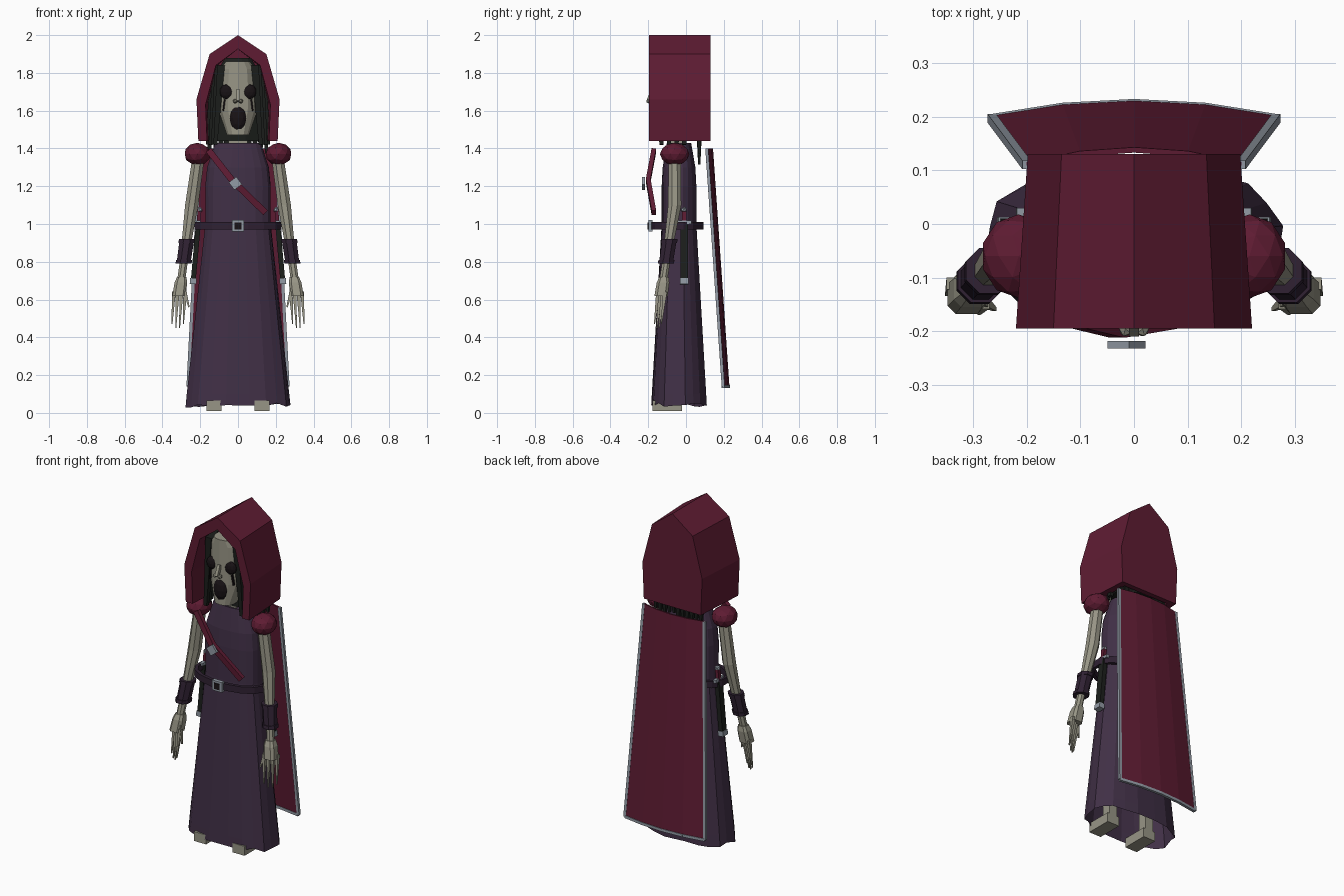
import bpy, bmesh, math, random
from mathutils import Vector, Matrix

random.seed(4)
if "Cube" in bpy.data.objects:
    bpy.data.objects.remove(bpy.data.objects["Cube"])


def material(name, red, green, blue):
    colour = [channel ** 2.2 for channel in (red, green, blue)] + [1]
    mat = bpy.data.materials.new(name)
    mat.use_nodes = True
    mat.diffuse_color = colour
    shader = mat.node_tree.nodes["Principled BSDF"]
    shader.inputs["Base Color"].default_value = colour
    shader.inputs["Roughness"].default_value = .8
    return mat


MAROON = material("maroon cloth", .37, .13, .21)
PURPLE = material("purple cloth", .26, .2, .28)
LEATHER = material("dark purple leather", .2, .15, .21)
BONE = material("pale bone", .59, .58, .52)
HAIR = material("black hair", .13, .14, .13)
SOCKET = material("socket black", .12, .1, .11)
SILVER = material("silver", .57, .6, .64)


def finish(name, bm, mat, pair=False):
    """Turn the bmesh into an object; a pair is mirrored across the middle."""
    bmesh.ops.recalc_face_normals(bm, faces=bm.faces[:])
    mesh = bpy.data.meshes.new(name)
    bm.to_mesh(mesh)
    bm.free()
    mesh.materials.append(mat)
    obj = bpy.data.objects.new(name, mesh)
    bpy.context.collection.objects.link(obj)
    if pair:
        obj.modifiers.new("other side", 'MIRROR').use_mirror_merge = False
    return obj


def thicken(obj, thickness, offset):
    solid = obj.modifiers.new("thickness", 'SOLIDIFY')
    solid.thickness = thickness
    solid.offset = offset


def loft(name, rings, sides, mat, pair=False, square=1, top=True, bottom=True, pleat=0, ragged=0):
    """Skin horizontal rings given from the top down as (x, y, z, radius_x, radius_y)."""
    bm = bmesh.new()
    loops = []
    for x, y, z, radius_x, radius_y in rings:
        depth = len(loops) / len(rings)
        last = len(loops) == len(rings) - 1
        loop = []
        for side in range(sides):
            angle = math.tau * (side + .5) / sides
            c, s = math.cos(angle), math.sin(angle)
            fold = 1 - pleat * depth * (side % 2)
            drop = random.uniform(-ragged, ragged) if last else 0
            loop.append(bm.verts.new((
                x + fold * radius_x * math.copysign(abs(c) ** square, c),
                y + fold * radius_y * math.copysign(abs(s) ** square, s),
                z + drop)))
        loops.append(loop)
    for upper, lower in zip(loops, loops[1:]):
        for side in range(sides):
            bm.faces.new((upper[side - 1], upper[side], lower[side], lower[side - 1]))
    if top:
        bm.faces.new(loops[0])
    if bottom:
        bm.faces.new(loops[-1])
    return finish(name, bm, mat, pair)


def beam(name, start, end, width, depth, mat, pair=False, tip=1):
    """Box from start to end, its depth kept along y, narrowed at the end by tip."""
    start, end = Vector(start), Vector(end)
    along = (end - start).normalized()
    across = Vector((0, 1, 0)).cross(along).normalized()
    turn = Matrix((across, along.cross(across), along)).transposed().to_4x4()
    size = Matrix.Diagonal((width, depth, (end - start).length, 1))
    bm = bmesh.new()
    bmesh.ops.create_cube(bm, size=1)
    for vert in bm.verts:
        if vert.co.z > 0:
            vert.co.xy *= tip
    bm.transform(Matrix.Translation((start + end) / 2) @ turn @ size)
    return finish(name, bm, mat, pair)


def ball(name, centre, radii, mat, pair=False, detail=2):
    bm = bmesh.new()
    bmesh.ops.create_icosphere(bm, subdivisions=detail, radius=1)
    bm.transform(Matrix.Translation(centre) @ Matrix.Diagonal((*radii, 1)))
    return finish(name, bm, mat, pair)


# Hood: a thick shell, open at the front and bottom
HOOD_BASE = 1.44
hood_half = [(.21, HOOD_BASE), (.22, 1.66), (.15, 1.9), (0, 2)]
hood_profile = hood_half + [(-x, z) for x, z in hood_half[-2::-1]]
bm = bmesh.new()
shells = []
for y, wide, tall in ((.13, .9, 1), (-.195, 1, 1), (-.195, .78, .87), (.1, .72, .87)):
    shells.append([bm.verts.new((x * wide, y, HOOD_BASE + (z - HOOD_BASE) * tall))
                   for x, z in hood_profile])
for first, second in zip(shells, shells[1:]):
    for a, b, c, d in zip(first, first[1:], second[1:], second):
        bm.faces.new((a, b, c, d))
back, inside = shells[0], shells[-1]
bm.faces.new(back)
bm.faces.new(inside)
for end in (0, -1):
    bm.faces.new([shell[end] for shell in shells])
bm.faces.new((back[0], back[-1], inside[-1], inside[0]))
finish("hood", bm, MAROON)

# Head with a flat face front, and neck
FACE = -.175
loft("head", [(0, FACE + .115 * size, z, .108 * size, .115 * size) for z, size in
              ((1.86, .6), (1.82, .9), (1.72, 1), (1.6, .97), (1.47, .55))],
     14, BONE, square=.85)
beam("neck", (0, -.05, 1.4), (0, -.05, 1.5), .1, .08, BONE)
ball("mouth", (0, FACE + .015, 1.56), (.046, .03, .07), SOCKET)
beam("nose_bridge", (0, FACE, 1.71), (0, FACE - .025, 1.65), .018, .02, BONE)
ball("nostrils", (.016, FACE - .02, 1.65), (.013, .016, .012), BONE, pair=True, detail=1)
ball("eye_sockets", (.06, FACE + .02, 1.7), (.038, .022, .04), SOCKET, pair=True)
beam("cheek_lines", (.07, FACE + .02, 1.66), (.078, FACE + .025, 1.6), .008, .012, SOCKET, pair=True)

# Hair: cap behind the head, side locks and ragged back locks
loft("hair_cap", [(0, 0, z, radius, radius * .65) for z, radius in
                  ((1.88, .07), (1.8, .12), (1.6, .15), (HOOD_BASE, .15))], 12, HAIR)
for lock in range(4):
    x, y = .12 + lock * .013, -.13 + lock * .04
    beam("side_locks", (x - .03, y, 1.84), (x, y, 1.42), .04, .045, HAIR, pair=True, tip=.5)
for lock in range(-5, 6):
    x = lock * .03
    beam("back_lock", (x, .07, 1.6), (x, .07, random.uniform(1.31, 1.38)), .045, .04, HAIR, tip=.3)


# Long robe with pleats and a ragged hem
def robe_half(z):
    return .175 + .11 * max(0, 1 - z) - max(0, z - 1.2) ** 2


loft("robe", [(0, -.037, z, robe_half(z), robe_half(z) * .53) for z in (1.43, 1.3, 1.2, 1, .6, .1, .04)],
     20, PURPLE, square=.8, bottom=False, pleat=.04, ragged=.012)

# Belt with buckle
belt = loft("belt", [(0, -.045, z, .235, .14) for z in (1.01, .97)],
            16, LEATHER, square=.9, top=False, bottom=False)
thicken(belt, .02, -1)
beam("belt_buckle", (0, -.188, .96), (0, -.188, 1.02), .066, .022, SILVER)
beam("buckle_centre", (0, -.2, .972), (0, -.2, 1.008), .036, .006, SOCKET)

# Chest strap with diamond clasp
strap = [(-.155, -.17, 1.39), (-.03, -.2, 1.23), (.145, -.17, 1.06)]
for start, end in zip(strap, strap[1:]):
    beam("chest_strap", start, end, .034, .024, MAROON)
beam("strap_clasp", (-.034, -.225, 1.2), (.006, -.225, 1.23), .05, .014, SILVER)

# Shoulders, arms and bracers
ball("shoulder_pads", (.215, -.06, 1.37), (.07, .078, .06), MAROON, pair=True)


def arm_ring(z, radius):
    return (.21 + .14 * (1.35 - z), -.06 - .15 * max(0, 1.1 - z), z, radius, radius)


def arm_part(name, mat, *sizes, square=1):
    loft(name, [arm_ring(z, radius) for z, radius in sizes], 8, mat, pair=True, square=square)


arm_part("arms", BONE, (1.34, .035), (1.1, .038), (.95, .03), (.8, .023), (.7, .023))
arm_part("bracers", LEATHER, (.92, .042), (.8, .04))
for z in (.91, .8):
    arm_part("bracer_rims", LEATHER, (z + .01, .046), (z - .01, .046))

# Hands with clawed fingers
arm_part("palms", BONE, (.72, .026), (.69, .035), (.62, .037), square=.6)
knuckles = Vector(arm_ring(.64, 0)[:3])
for finger in range(4):
    root = knuckles + Vector((.02, .012, 0)) * (finger - 1.5)
    tip = root + Vector((.01, -.02, -.17 - .02 * (finger in (1, 2))))
    beam("fingers", root, tip, .02, .022, BONE, pair=True, tip=.25)
beam("thumbs", knuckles + Vector((-.02, -.01, .03)), knuckles + Vector((-.05, -.03, -.08)),
     .022, .024, BONE, pair=True, tip=.3)

# Dagger in its scabbard on each hip
hip, low = Vector((.21, -.01, 1)), Vector((.237, -.01, .7))
beam("scabbards", hip, low, .026, .04, HAIR, pair=True)
beam("scabbard_tips", hip.lerp(low, .96), hip.lerp(low, 1.06), .034, .046, SILVER, pair=True)
beam("dagger_guards", hip, hip.lerp(low, -.06), .02, .08, SILVER, pair=True)
beam("dagger_grips", hip, hip.lerp(low, -.25), .02, .024, MAROON, pair=True)
ball("dagger_pommels", hip.lerp(low, -.25), (.018, .018, .016), SILVER, pair=True, detail=1)

# Feet with shins
beam("feet", (.128, -.1, .01), (.128, -.1, .066), .08, .155, BONE, pair=True)
beam("shins", (.128, -.05, .05), (.128, -.05, .3), .055, .055, BONE, pair=True)


# Cape: bowed sheet flaring toward the bottom
def cape_row(half, y, z):
    return [(half * step / 2, y - .007 * step ** 2, z) for step in range(-2, 3)]


upper, lower = cape_row(.2, .138, 1.4), cape_row(.265, .225, .14)
bm = bmesh.new()
upper_verts, lower_verts = ([bm.verts.new(point) for point in row] for row in (upper, lower))
for a, b, c, d in zip(upper_verts, upper_verts[1:], lower_verts[1:], lower_verts):
    bm.faces.new((a, b, c, d))
thicken(finish("cape", bm, MAROON), .01, 0)

# Silver trim along the sides and lower edge of the cape
edge = [upper[0]] + lower + [upper[-1]]
for start, end in zip(edge, edge[1:]):
    beam("cape_trim", start, end, .016, .016, SILVER)
